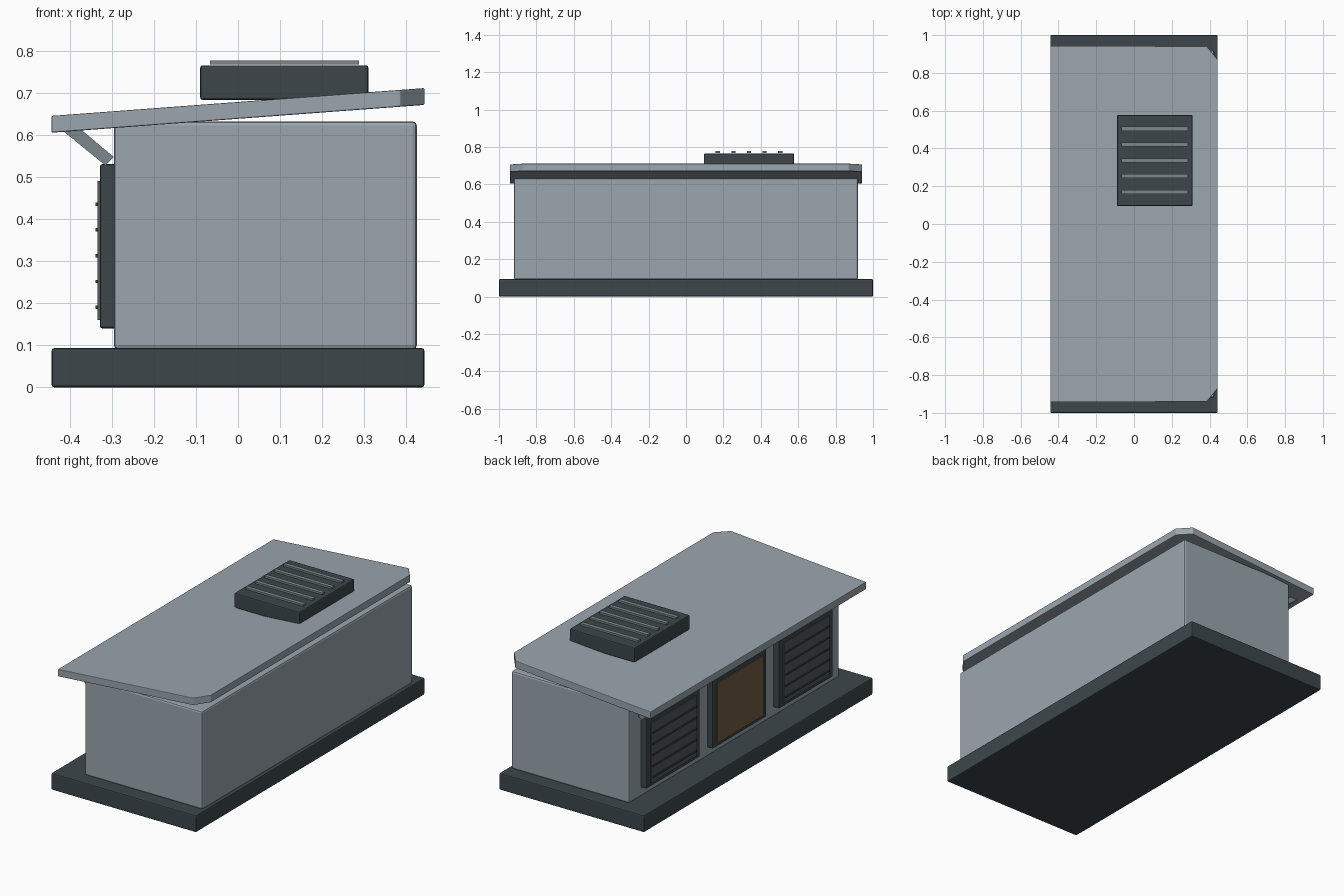
import bpy, bmesh, math

if "Cube" in bpy.data.objects:
    bpy.data.objects.remove(bpy.data.objects["Cube"])


def material(name, rgb):
    m = bpy.data.materials.new(name)
    m.diffuse_color = (*rgb, 1)
    m.use_nodes = True
    m.node_tree.nodes["Principled BSDF"].inputs["Base Color"].default_value = m.diffuse_color
    return m


LIGHT = material("pale_grey", (0.32, 0.38, 0.42))
DARK = material("dark_slate", (0.045, 0.062, 0.07))
TRIM = material("mid_grey", (0.2, 0.25, 0.26))
LOUVRE = material("louvre_grey", (0.085, 0.1, 0.11))
BROWN = material("brown_board", (0.17, 0.11, 0.055))


def finish(name, bm, mat, bevel):
    bmesh.ops.recalc_face_normals(bm, faces=bm.faces)
    me = bpy.data.meshes.new(name)
    bm.to_mesh(me)
    bm.free()
    me.materials.append(mat)
    ob = bpy.data.objects.new(name, me)
    bpy.context.collection.objects.link(ob)
    if bevel:
        b = ob.modifiers.new("edge_bevel", 'BEVEL')
        b.width = bevel
        b.segments = 2
    return ob


def box(name, x, y, z, mat, bevel=0.0):
    """Box from (min, max) pairs per axis."""
    bm = bmesh.new()
    bmesh.ops.create_cube(bm, size=1)
    for v in bm.verts:
        v.co = [lo + (c + 0.5) * (hi - lo) for c, (lo, hi) in zip(v.co, (x, y, z))]
    return finish(name, bm, mat, bevel)


def prism(name, pts, vec, mat, bevel=0.0):
    """Extrude a polygon of 3D points along a vector."""
    bm = bmesh.new()
    f = bm.faces.new([bm.verts.new(p) for p in pts])
    new = bmesh.ops.extrude_face_region(bm, geom=[f])["geom"]
    bmesh.ops.translate(bm, vec=vec,
                        verts=[g for g in new if isinstance(g, bmesh.types.BMVert)])
    return finish(name, bm, mat, bevel)


# Plinth and main body
box("base_plinth", (-0.443, 0.443), (-1, 1), (0, 0.093), DARK, 0.006)
box("body", (-0.295, 0.425), (-0.92, 0.92), (0.09, 0.632), LIGHT, 0.01)

# Sloping roof slab with two clipped corners on the high side
plan = [(-0.443, -0.942), (0.385, -0.942), (0.443, -0.87),
        (0.443, 0.87), (0.385, 0.942), (-0.443, 0.942)]
slope = (0.671 - 0.605) / 0.886
prism("sloped_roof", [(x, y, 0.605 + (x + 0.443) * slope) for x, y in plan],
      (0, 0, 0.04), LIGHT, 0.003)

# Roof vent with raised slats
box("roof_vent", (-0.09, 0.31), (0.095, 0.577), (0.683, 0.765), DARK, 0.006)
for i in range(5):
    y = 0.17 + i * 0.0835
    box(f"roof_vent_slat_{i + 1}", (-0.067, 0.287), (y - 0.011, y + 0.011),
        (0.767, 0.777), TRIM)

# Three framed bays under the overhang: louvre, board, louvre
for n, yc in (("left", 0.58), ("middle", 0.0), ("right", -0.58)):
    box(f"{n}_bay_frame", (-0.328, -0.285), (yc - 0.235, yc + 0.235),
        (0.14, 0.53), DARK, 0.005)
    middle = n == "middle"
    box(f"{n}_bay_panel", (-0.334, -0.32), (yc - 0.2, yc + 0.2), (0.16, 0.49),
        BROWN if middle else LOUVRE)
    if not middle:
        for i in range(5):
            z = 0.19 + i * 0.0613
            box(f"{n}_bay_slat_{i + 1}", (-0.339, -0.33), (yc - 0.19, yc + 0.19),
                (z - 0.004, z + 0.004), DARK)

# Diagonal struts carrying the overhang
for n, yc in (("left", 0.82), ("right", -0.82)):
    strut = [(-0.315, 0.527), (-0.295, 0.547), (-0.375, 0.614), (-0.418, 0.611)]
    prism(f"{n}_roof_strut", [(x, yc - 0.02, z) for x, z in strut],
          (0, 0.04, 0), TRIM)
